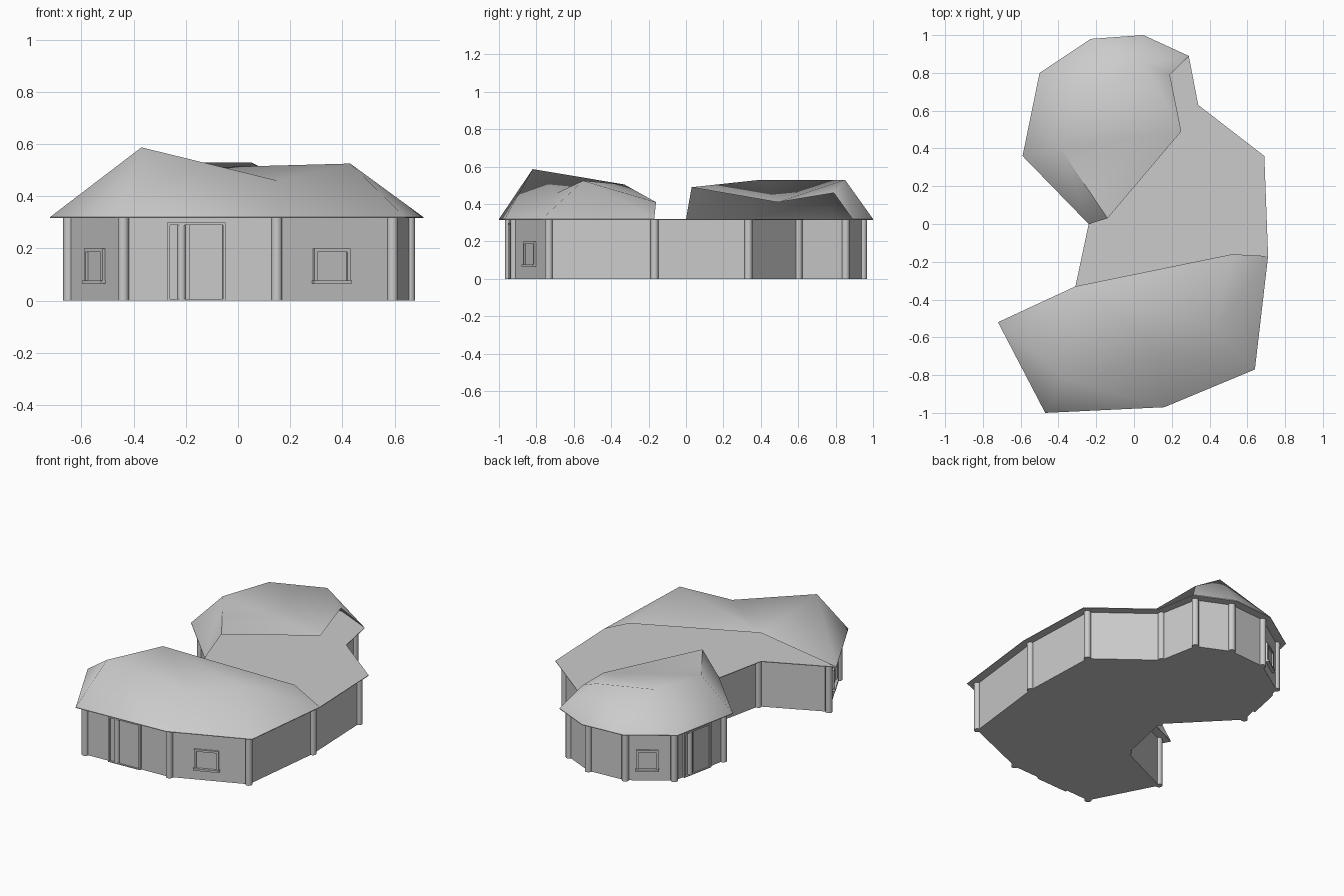
import bpy, bmesh, math
from mathutils import Vector, Matrix

if "Cube" in bpy.data.objects:
    bpy.data.objects.remove(bpy.data.objects["Cube"])

EAVE = 0.32
# Eave outline, counter-clockwise from the front-left corner
E = [(-.47, -1), (.16, -.97), (.64, -.77), (.71, -.17), (.69, .36), (.34, .63), (.29, .89),
     (.05, 1), (-.23, .98), (-.50, .80), (-.59, .36), (-.24, 0), (-.31, -.33), (-.72, -.52)]
N = len(E)


def inset(pts, d):
    out = []
    for i in range(len(pts)):
        a, b, c = (Vector(pts[(i + k) % len(pts)]) for k in (-1, 0, 1))
        n1 = Vector((a.y - b.y, b.x - a.x)).normalized()
        n2 = Vector((b.y - c.y, c.x - b.x)).normalized()
        m = (n1 + n2).normalized()
        out.append(b + m * d / m.dot(n1))
    return out


W = inset(E, .052)


def make(name, bm, smooth=None):
    me = bpy.data.meshes.new(name)
    bm.normal_update()
    bm.to_mesh(me)
    bm.free()
    ob = bpy.data.objects.new(name, me)
    bpy.context.collection.objects.link(ob)
    if smooth:
        bpy.ops.object.select_all(action='DESELECT')
        ob.select_set(True)
        bpy.context.view_layer.objects.active = ob
        bpy.ops.object.shade_smooth_by_angle(angle=math.radians(smooth))
    return ob


def slab(name, pts, z0, z1):
    bm = bmesh.new()
    lo = [bm.verts.new((p[0], p[1], z0)) for p in pts]
    hi = [bm.verts.new((p[0], p[1], z1)) for p in pts]
    bm.faces.new(lo[::-1])
    bm.faces.new(hi)
    for i in range(len(pts)):
        j = (i + 1) % len(pts)
        bm.faces.new((lo[i], lo[j], hi[j], hi[i]))
    return make(name, bm)


def shell(name, points, faces):
    bm = bmesh.new()
    v = {k: bm.verts.new(p) for k, p in points.items()}
    for f in faces:
        bm.faces.new([v[k] for k in f.split()])
    bmesh.ops.recalc_face_normals(bm, faces=bm.faces)
    if sum(f.normal.z for f in bm.faces) < 0:
        bmesh.ops.reverse_faces(bm, faces=bm.faces)
    return make(name, bm, 60)


def eaves(*ids):
    return {f"e{i}": (*E[i], EAVE) for i in ids}


# House body and flat deck
slab("walls", W, 0, EAVE - .004)
slab("roof_deck", E, EAVE - .004, EAVE)

# Front roof, open towards the deck
shell("front_roof", {**eaves(13, 0, 1, 2, 3), "a": (-.37, -.82, .587), "b": (.43, -.55, .525),
                     "g": (.15, -.69, .46), "p": (-.31, -.33, .505), "q": (.52, -.16, .41)},
      ["e13 e0 a", "e0 e1 a", "e1 g a", "e1 e2 g", "e2 b g", "e2 e3 b",
       "e3 q b", "q p b", "p g b", "p a g", "e13 a p"])

# Back roof, open towards the deck
shell("back_roof", {**eaves(6, 7, 8, 9, 10, 11), "k": (-.39, .40, .53), "m": (-.28, .72, .53),
                    "n": (.05, .85, .53), "r": (-.14, .03, .49), "s": (.25, .49, .41),
                    "t": (.19, .79, .46)},
      ["e11 r k", "e11 k e10", "e10 k e9", "k m e9", "e9 m e8", "e8 m n", "e8 n e7",
       "e7 n e6", "e6 n t", "t n s", "s n m", "s m k", "s k r"])


def post(name, x, y, r, z0, z1):
    bm = bmesh.new()
    bmesh.ops.create_cone(bm, cap_ends=True, segments=12, radius1=r, radius2=r, depth=z1 - z0,
                          matrix=Matrix.Translation((x, y, (z0 + z1) / 2)))
    return make(name, bm, 40)


# Round corner posts
for i, p in enumerate(W):
    post(f"corner_post_{i}", p.x, p.y, .021, 0, EAVE - .004)


def wall_parts(name, i, t, boxes):
    """Boxes (u0, u1, z0, z1, thickness) lying on wall i around fraction t."""
    a, b = W[i], W[(i + 1) % N]
    d = (b - a).normalized()
    c = a.lerp(b, t)
    frame = Matrix(((d.x, d.y, 0, c.x), (d.y, -d.x, 0, c.y), (0, 0, 1, 0), (0, 0, 0, 1)))
    bm = bmesh.new()
    for u0, u1, z0, z1, th in boxes:
        m = (Matrix.Translation(((u0 + u1) / 2, th / 2, (z0 + z1) / 2))
             @ Matrix.Diagonal((u1 - u0, th, z1 - z0, 1)))
        bmesh.ops.create_cube(bm, size=1, matrix=frame @ m)
    bmesh.ops.recalc_face_normals(bm, faces=bm.faces)
    make(name, bm)
    return frame


def window(name, i, t, w, z0=.065, z1=.2):
    h, f = w / 2, .013
    wall_parts(name, i, t, [(-h, -h + f, z0, z1, .012), (h - f, h, z0, z1, .012),
                            (-h, h, z1 - f, z1, .012), (-h - .004, h + .004, z0, z0 + f, .02),
                            (-h + f, h - f, z0 + f, z1 - f, .003)])


def door(name, i, t, w, top):
    h, f = w / 2, .011
    fr = wall_parts(name, i, t, [(-h, -h + f, 0, top, .014), (h - f, h, 0, top, .014),
                                 (-h, h, top - f, top, .014), (-h, h, 0, .006, .014),
                                 (-h * .25, h - f, .006, top - f, .006)])
    p = fr @ Vector((-h * .5, 0, 0))
    post(name + "_post", p.x, p.y, .016, 0, top - f)


# Openings
door("front_door", 0, .475, .225, .30)
window("front_window", 1, .47, .15)
window("side_window", 13, .5, .15)
window("back_window", 8, .45, .13)
door("back_door", 9, .45, .22, .29)
